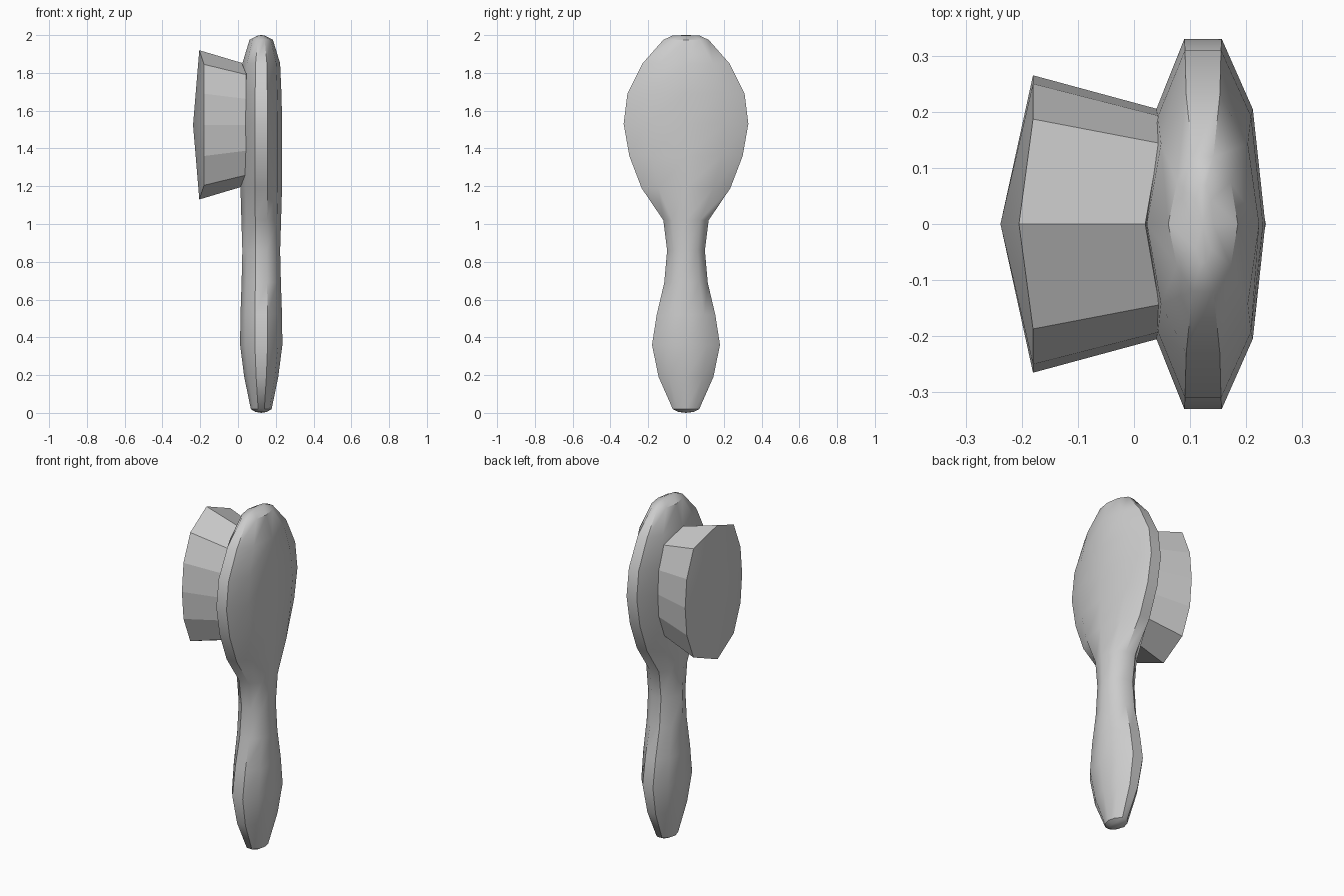
import bpy, bmesh, math

cube = bpy.data.objects.get("Cube")
if cube:
    bpy.data.objects.remove(cube, do_unlink=True)

GREY = (0.6, 0.6, 0.6, 1.0)
mat = bpy.data.materials.new("plain grey")
mat.use_nodes = True
mat.diffuse_color = GREY
bsdf = next(n for n in mat.node_tree.nodes if n.type == 'BSDF_PRINCIPLED')
bsdf.inputs["Base Color"].default_value = GREY


def bridge(bm, a, b):
    """Join two rings of vertices with quads."""
    n = len(a)
    return [bm.faces.new((a[i], a[(i + 1) % n], b[(i + 1) % n], b[i])) for i in range(n)]


def fan(bm, ring, point):
    """Close a ring with triangles meeting at a point."""
    tip = bm.verts.new(point)
    n = len(ring)
    return [bm.faces.new((ring[i], ring[(i + 1) % n], tip)) for i in range(n)]


def finish(bm, name):
    bmesh.ops.recalc_face_normals(bm, faces=bm.faces)
    mesh = bpy.data.meshes.new(name)
    bm.to_mesh(mesh)
    bm.free()
    mesh.materials.append(mat)
    obj = bpy.data.objects.new(name, mesh)
    bpy.context.collection.objects.link(obj)
    return obj


# Handle and paddle: a ten-sided section lofted along z
# Section half, as (x, y) factors; mirrored in y
half = [(1, 0), (0.8, 0.62), (0.3, 1), (-0.3, 1), (-0.75, 0.62), (-1, 0)]
section = half + [(x, -y) for x, y in half[-2:0:-1]]

# Height, half depth in x, half width in y
profile = [
    (0.005, 0.03, 0.04), (0.02, 0.055, 0.07), (0.19, 0.09, 0.145),
    (0.36, 0.112, 0.18), (0.52, 0.11, 0.155), (0.69, 0.104, 0.115),
    (0.86, 0.1, 0.1), (1.02, 0.105, 0.12), (1.19, 0.11, 0.235),
    (1.36, 0.11, 0.3), (1.53, 0.111, 0.33), (1.69, 0.107, 0.31),
    (1.85, 0.1, 0.23), (1.975, 0.062, 0.12), (1.998, 0.018, 0.07),
]
CENTRE = 0.123
bm = bmesh.new()
rings = [[bm.verts.new((CENTRE + hx * u, hy * v, z)) for u, v in section]
         for z, hx, hy in profile]
for lower, upper in zip(rings, rings[1:]):
    bridge(bm, lower, upper)
fan(bm, rings[0], (CENTRE, 0, 0))
fan(bm, rings[-1], (CENTRE, 0, 2))
body = finish(bm, "brush_handle_and_paddle")
bpy.ops.object.select_all(action='DESELECT')
body.select_set(True)
bpy.context.view_layer.objects.active = body
bpy.ops.object.shade_smooth_by_angle(angle=math.radians(40))

# Bristle block: a flared twelve-sided prism with a gently domed end
MID = 1.525
quarter = [(0, 0.395), (0.187, 0.32), (0.25, 0.165), (0.265, 0)]
right = quarter + [(y, -z) for y, z in quarter[-2::-1]]
outline = right + [(-y, z) for y, z in right[-2:0:-1]]
bm = bmesh.new()
outer = [bm.verts.new((-0.205 if y == 0 else -0.18, y, MID + z)) for y, z in outline]
inner = [bm.verts.new((0.02 if y == 0 else 0.045, y * 0.77, MID + z * 0.83)) for y, z in outline]
bridge(bm, outer, inner)
fan(bm, inner, (0.06, 0, MID))
for face in fan(bm, outer, (-0.238, 0, MID)):
    face.smooth = True
finish(bm, "bristle_block")
